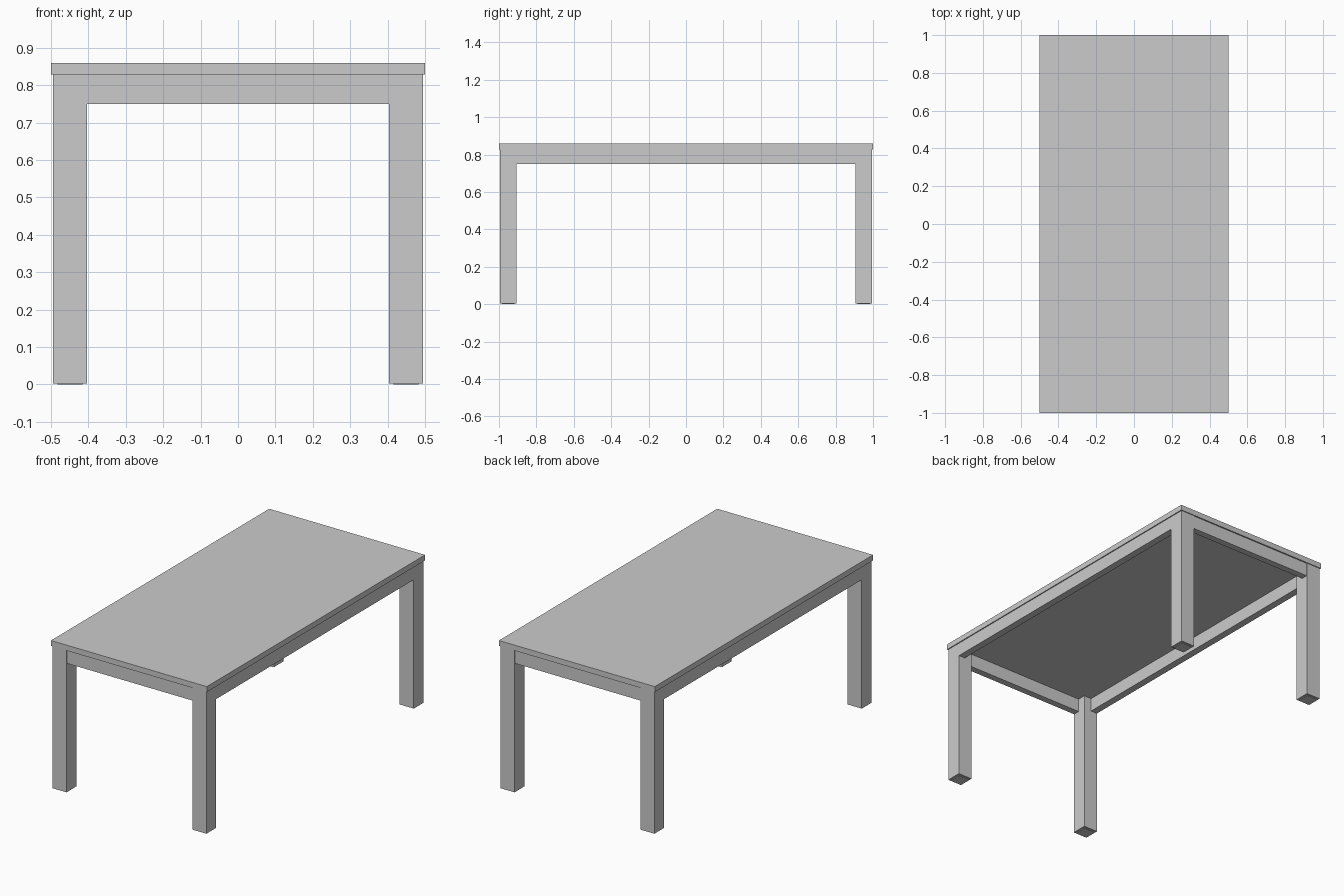
import bpy

if "Cube" in bpy.data.objects:
    bpy.data.objects.remove(bpy.data.objects["Cube"])


def box(name, x, y, z):
    """Axis-aligned box from (min, max) ranges."""
    bpy.ops.mesh.primitive_cube_add(size=1, location=[(r[0] + r[1]) / 2 for r in (x, y, z)])
    ob = bpy.context.object
    ob.name = name
    ob.scale = [r[1] - r[0] for r in (x, y, z)]
    bpy.ops.object.transform_apply(location=False, rotation=False, scale=True)
    return ob


def span(a, b, side):
    return tuple(sorted((a * side, b * side)))


TOP_Z, UNDER_Z, APRON_Z = 0.86, 0.828, 0.75
OUT_X, OUT_Y, LEG = 0.494, 0.995, 0.09
APRON = 0.042

# tabletop slab
box("tabletop", (-0.5, 0.5), (-1, 1), (UNDER_Z, TOP_Z))

for sx, xn in ((-1, "left"), (1, "right")):
    # long apron, flush with the legs
    box(f"{xn}_apron", span(OUT_X - APRON, OUT_X, sx),
        (LEG - OUT_Y, OUT_Y - LEG), (APRON_Z, UNDER_Z))
    for sy, yn in ((-1, "front"), (1, "back")):
        # square leg with a thin foot pad
        box(f"{yn}_{xn}_leg", span(OUT_X - LEG, OUT_X, sx),
            span(OUT_Y - LEG, OUT_Y, sy), (0.003, UNDER_Z))
        box(f"{yn}_{xn}_foot_pad", span(OUT_X - LEG + 0.012, OUT_X - 0.012, sx),
            span(OUT_Y - LEG + 0.012, OUT_Y - 0.012, sy), (0, 0.003))

# short aprons, set back slightly from the leg faces
for sy, yn in ((-1, "front"), (1, "back")):
    box(f"{yn}_apron", (LEG - OUT_X, OUT_X - LEG),
        span(OUT_Y - APRON, OUT_Y - 0.003, sy), (APRON_Z, UNDER_Z))
